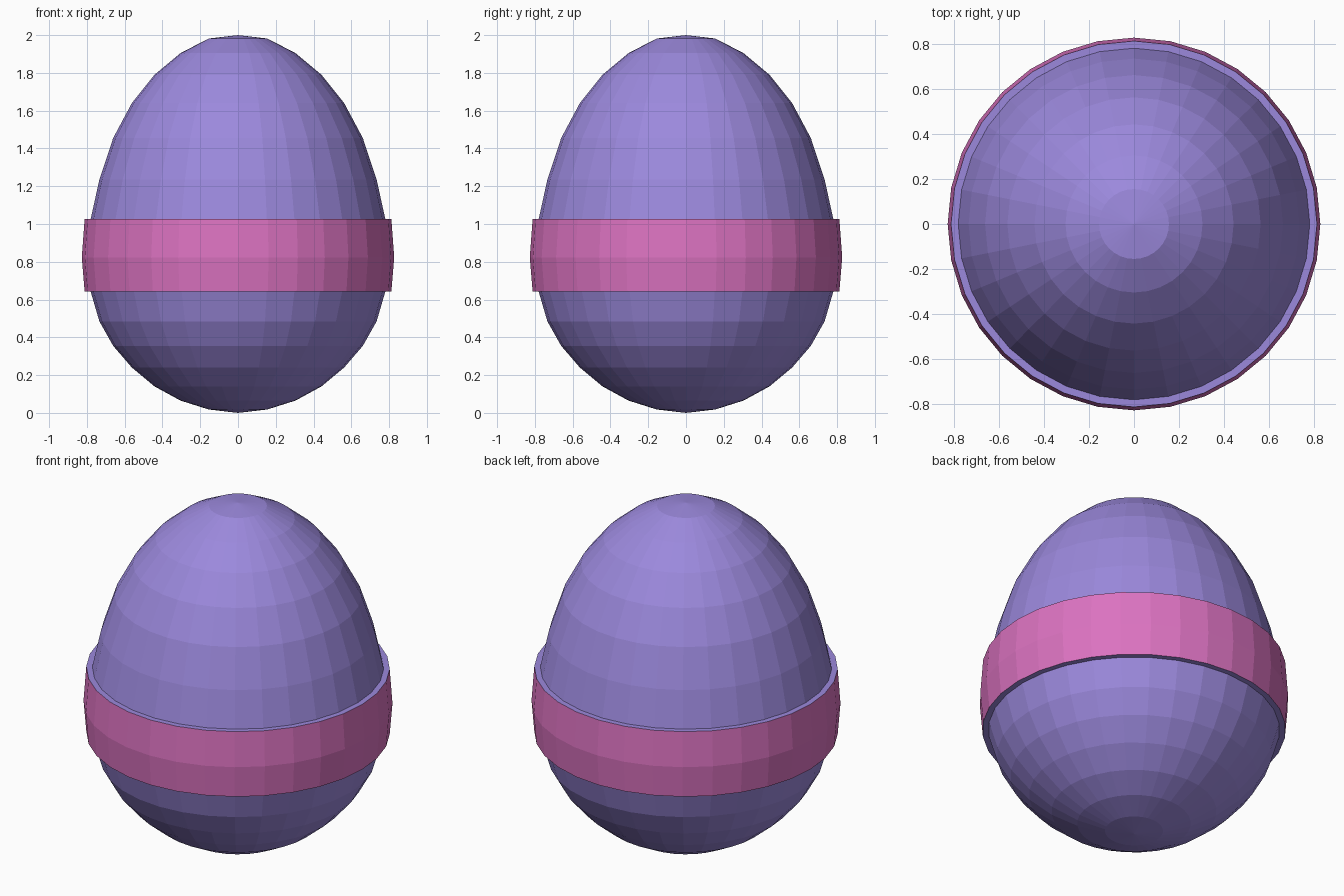
import bpy, bmesh
from math import sin, cos, pi

if "Cube" in bpy.data.objects:
    bpy.data.objects.remove(bpy.data.objects["Cube"])

SEGMENTS = 32


def material(name, color):
    mat = bpy.data.materials.new(name)
    mat.diffuse_color = (*color, 1)
    mat.use_nodes = True
    mat.node_tree.nodes["Principled BSDF"].inputs["Base Color"].default_value = mat.diffuse_color
    return mat


# Egg shell profile (radius, height), bottom to top, with the raised band in the middle
profile = [(0.155, 0.018), (0.304, 0.065), (0.442, 0.14), (0.562, 0.24),
           (0.661, 0.355), (0.734, 0.485), (0.78, 0.642),
           (0.812, 0.642), (0.827, 0.823), (0.812, 1.026),
           (0.78, 1.026), (0.734, 1.235), (0.661, 1.455), (0.562, 1.64),
           (0.442, 1.79), (0.304, 1.905), (0.155, 1.982)]
BAND_STRIPS = (7, 8)

bm = bmesh.new()
rings = [[bm.verts.new((r * cos(2 * pi * i / SEGMENTS), r * sin(2 * pi * i / SEGMENTS), z))
          for i in range(SEGMENTS)] for r, z in profile]

# Shell and band strips
for k in range(len(rings) - 1):
    low, high = rings[k], rings[k + 1]
    for i in range(SEGMENTS):
        j = (i + 1) % SEGMENTS
        face = bm.faces.new((low[i], low[j], high[j], high[i]))
        face.material_index = 1 if k in BAND_STRIPS else 0

# Shallow pole caps
bottom = bm.verts.new((0, 0, 0))
top = bm.verts.new((0, 0, 2))
for i in range(SEGMENTS):
    j = (i + 1) % SEGMENTS
    bm.faces.new((bottom, rings[0][j], rings[0][i]))
    bm.faces.new((top, rings[-1][i], rings[-1][j]))

mesh = bpy.data.meshes.new("banded_egg")
bm.to_mesh(mesh)
bm.free()
mesh.materials.append(material("purple_shell", (0.33, 0.25, 0.72)))
mesh.materials.append(material("pink_band", (0.71, 0.17, 0.53)))
egg = bpy.data.objects.new("banded_egg", mesh)
bpy.context.collection.objects.link(egg)
